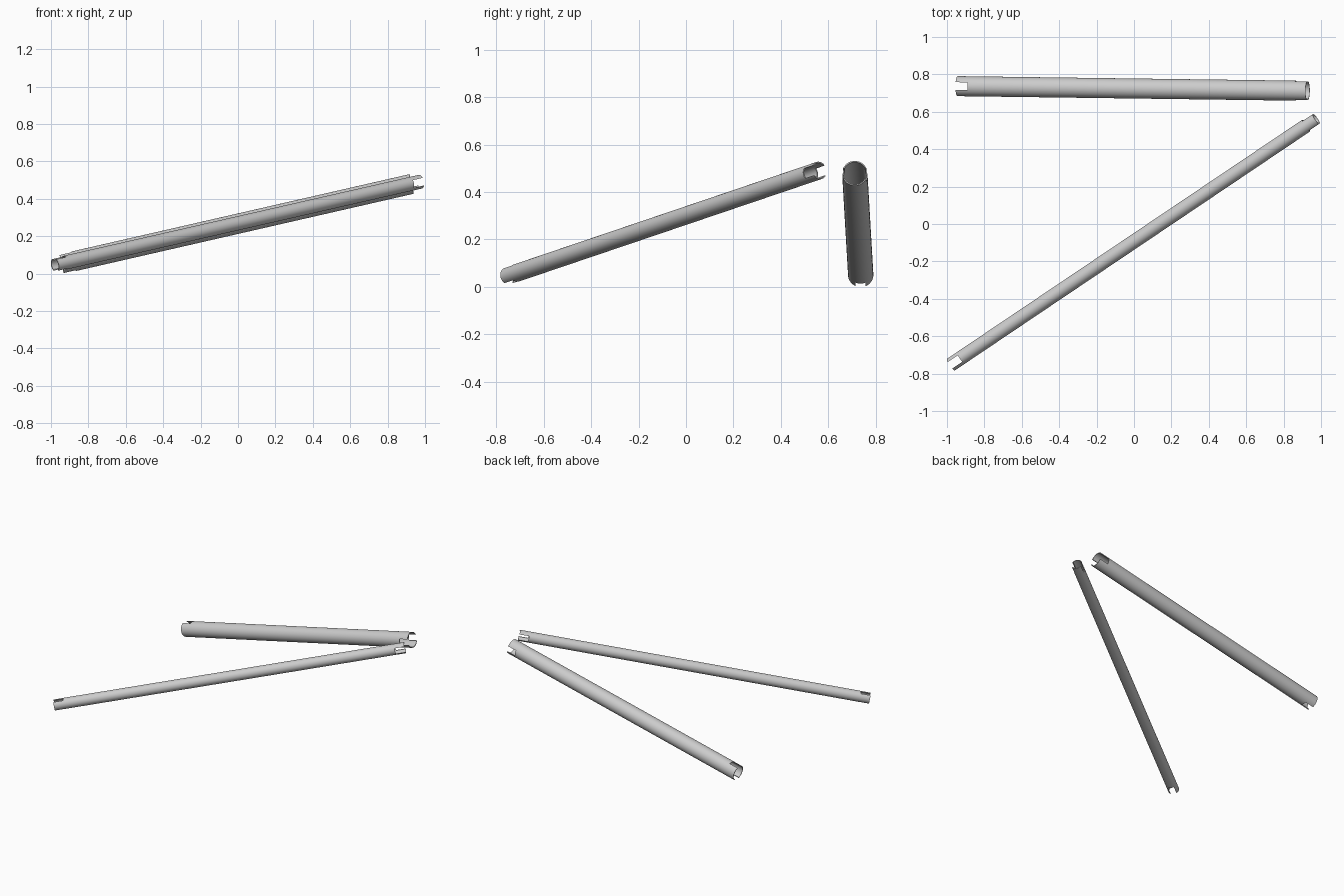
import bpy, bmesh, math
from mathutils import Vector, Matrix

if "Cube" in bpy.data.objects:
    bpy.data.objects.remove(bpy.data.objects["Cube"])

SLOT_HALF = 0.021
SLOT_DEPTH = 0.066
WALL = 0.005
SEGMENTS = 64


def new_object(name, bm):
    bmesh.ops.recalc_face_normals(bm, faces=bm.faces)
    mesh = bpy.data.meshes.new(name)
    bm.to_mesh(mesh)
    bm.free()
    obj = bpy.data.objects.new(name, mesh)
    bpy.context.collection.objects.link(obj)
    return obj


def box(name, size, centre):
    bm = bmesh.new()
    bmesh.ops.create_cube(bm, size=1)
    bmesh.ops.scale(bm, vec=size, verts=bm.verts)
    bmesh.ops.translate(bm, vec=centre, verts=bm.verts)
    return new_object(name, bm)


def slotted_tube(name, start, end, radius):
    start, end = Vector(start), Vector(end)
    length = (end - start).length

    # hollow tube along local x: closed quad loop section swept along the axis
    bm = bmesh.new()
    rings = []
    for x, r in ((0, radius), (length, radius), (length, radius - WALL), (0, radius - WALL)):
        rings.append([bm.verts.new((x, r * math.cos(a), r * math.sin(a)))
                      for a in (2 * math.pi * i / SEGMENTS for i in range(SEGMENTS))])
    for k in range(4):
        a, b = rings[k], rings[(k + 1) % 4]
        for i in range(SEGMENTS):
            j = (i + 1) % SEGMENTS
            bm.faces.new((a[i], a[j], b[j], b[i]))
    tube = new_object(name, bm)

    # upright slot at the low end, sideways slot at the high end
    d, w, t = SLOT_DEPTH * 2, SLOT_HALF * 2, radius * 3
    cutters = [box("low_slot_cutter", (d, w, t), (0, 0, 0)),
               box("high_slot_cutter", (d, t, w), (length, 0, 0))]
    for c in cutters:
        c.hide_render = True
        mod = tube.modifiers.new(c.name, 'BOOLEAN')
        mod.operation = 'DIFFERENCE'
        mod.solver = 'EXACT'
        mod.object = c
    bpy.context.view_layer.objects.active = tube
    bpy.ops.object.select_all(action='DESELECT')
    tube.select_set(True)
    for mod in list(tube.modifiers):
        bpy.ops.object.modifier_apply(modifier=mod.name)
    for c in cutters:
        bpy.data.objects.remove(c)
    bpy.ops.object.shade_smooth_by_angle(angle=math.radians(30))

    # aim the tube from start to end, keeping its side axis level
    ax = (end - start).normalized()
    ay = Vector((0, 0, 1)).cross(ax).normalized()
    az = ax.cross(ay)
    rot = Matrix((ax, ay, az)).transposed().to_4x4()
    tube.matrix_world = Matrix.Translation(start) @ rot
    return tube


# long slim tube running diagonally
slotted_tube("long_tube", (-0.979, -0.752, 0.046), (0.974, 0.562, 0.491), 0.0375)
# shorter, thicker tube along the back
slotted_tube("short_tube", (-0.943, 0.737, 0.051), (0.928, 0.712, 0.479), 0.0535)
